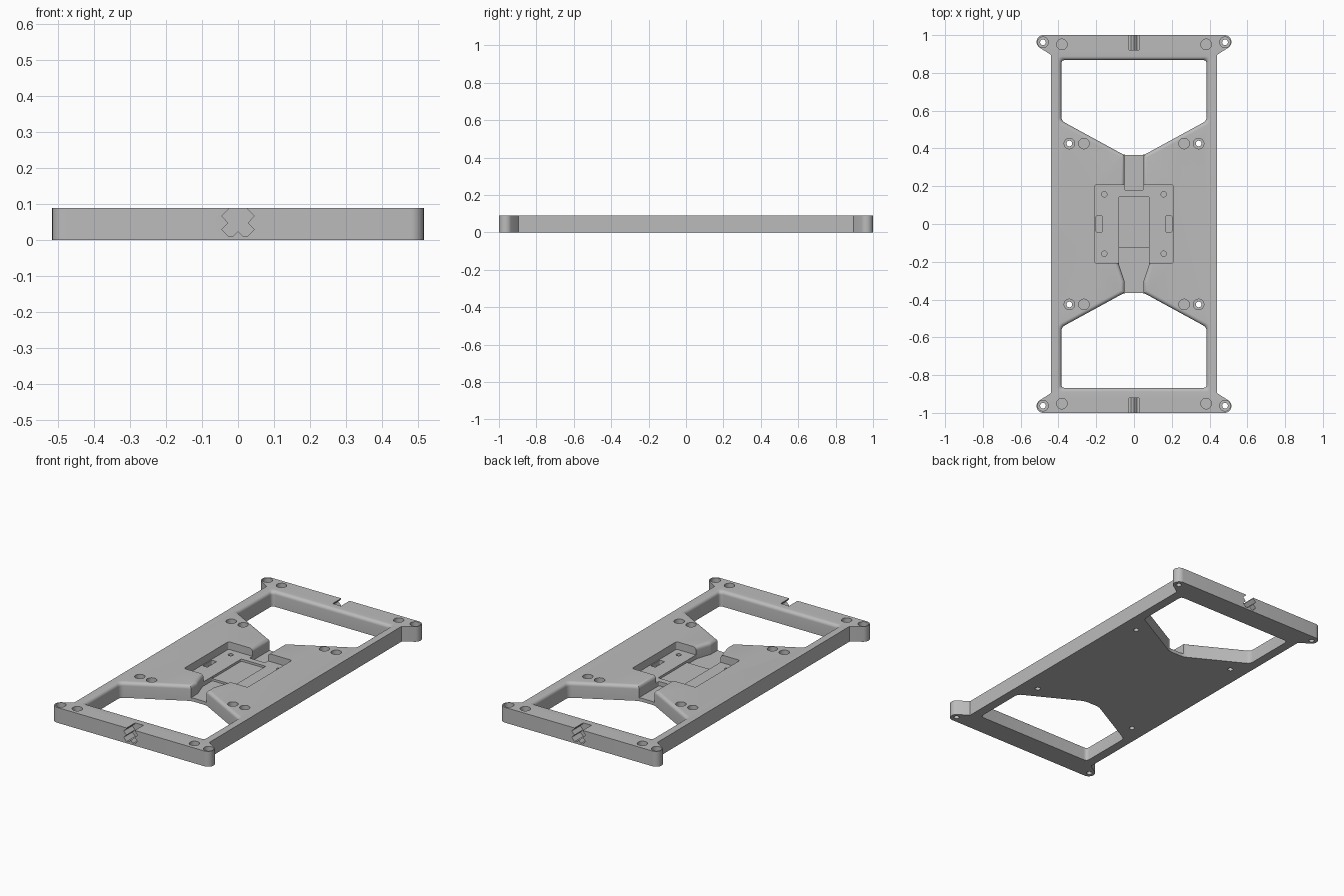
import bpy, bmesh
from math import cos, sin, pi, radians
from mathutils import Vector

if "Cube" in bpy.data.objects:
    bpy.data.objects.remove(bpy.data.objects["Cube"])

HEIGHT = 0.09
OVER = 0.13          # cutters rise above the top face
FILLET = 0.02

grey = bpy.data.materials.new("plain grey")
grey.use_nodes = True
colour = (0.5, 0.5, 0.5, 1)
grey.diffuse_color = colour
grey.node_tree.nodes["Principled BSDF"].inputs["Base Color"].default_value = colour


def offset(points, d):
    """Move every side of a counter-clockwise outline outward by d."""
    result = []
    for i, p in enumerate(points):
        a = (p - points[i - 1]).normalized()
        b = (points[(i + 1) % len(points)] - p).normalized()
        na, nb = Vector((a.y, -a.x)), Vector((b.y, -b.x))
        result.append(p + (na + nb) * d / (1 + na.dot(nb)))
    return result


def rounded(points, r, steps=5):
    """Replace each corner by a short curve."""
    result = []
    for i, p in enumerate(points):
        a = p + (points[i - 1] - p).normalized() * r
        b = p + (points[(i + 1) % len(points)] - p).normalized() * r
        for k in range(steps + 1):
            t = k / steps
            result.append(a * (1 - t) ** 2 + p * 2 * t * (1 - t) + b * t * t)
    return result


def loft(name, rings):
    """Closed solid through rings of 3D points."""
    bm = bmesh.new()
    loops = [[bm.verts.new(p) for p in ring] for ring in rings]
    n = len(loops[0])
    for low, high in zip(loops, loops[1:]):
        for i in range(n):
            j = (i + 1) % n
            bm.faces.new((low[i], low[j], high[j], high[i]))
    bm.faces.new(loops[0][::-1])
    bm.faces.new(loops[-1])
    bmesh.ops.recalc_face_normals(bm, faces=bm.faces)
    mesh = bpy.data.meshes.new(name)
    bm.to_mesh(mesh)
    bm.free()
    mesh.materials.append(grey)
    obj = bpy.data.objects.new(name, mesh)
    bpy.context.collection.objects.link(obj)
    return obj


def prism(name, points, z0, z1):
    return loft(name, [[(p[0], p[1], z) for p in points] for z in (z0, z1)])


def cut(cutter):
    """Subtract a cutter from the plate, then discard it."""
    cutter.hide_render = True
    mod = plate.modifiers.new("cut", "BOOLEAN")
    mod.operation, mod.solver, mod.object = "DIFFERENCE", "EXACT", cutter
    bpy.context.view_layer.objects.active = plate
    bpy.ops.object.modifier_apply(modifier=mod.name)
    bpy.data.objects.remove(cutter)


def cut_flared(points, z0, corner):
    """Opening whose upper edge is rounded over."""
    points = [Vector(p) for p in points]
    levels = [(0, z0)]
    for k in range(7):
        t = pi / 2 * k / 6
        levels.append((FILLET * (1 - cos(t)), HEIGHT - FILLET + FILLET * sin(t)))
    levels.append((FILLET, OVER))
    cut(loft("opening_cutter", [[(p.x, p.y, z) for p in rounded(offset(points, d), corner)]
                                for d, z in levels]))


def cut_box(x0, x1, y0, y1, z0, corner):
    points = [Vector(p) for p in ((x0, y0), (x1, y0), (x1, y1), (x0, y1))]
    cut(prism("pocket_cutter", rounded(points, corner), z0, OVER))


def cut_hole(x, y, r, z0, sides=32):
    ring = [(x + r * cos(2 * pi * k / sides), y + r * sin(2 * pi * k / sides))
            for k in range(sides)]
    cut(prism("hole_cutter", ring, z0, OVER))


# Plate outline with a rounded ear at each corner
quarter = [(0.44, 0.895)]
for k in range(13):
    a = radians(-50 + 140 * k / 12)
    quarter.append((0.48 + 0.036 * cos(a), 0.964 + 0.036 * sin(a)))
outline = []
for sx, sy in ((1, 1), (-1, 1), (-1, -1), (1, -1)):
    outline += [(x * sx, y * sy) for x, y in quarter][::sx * sy]
plate = prism("mounting_plate", outline, 0, HEIGHT)

# Large windows at both ends
window = [(0.385, 0.868), (-0.385, 0.868), (-0.385, 0.547),
          (-0.05, 0.364), (0.05, 0.364), (0.385, 0.547)]
for s in (1, -1):
    cut_flared([(x * s, y * s) for x, y in window], -0.05, 0.022)

# Central pocket with its deeper recess
cut_box(-0.207, 0.207, -0.207, 0.207, 0.045, 0.012)
cut_box(-0.08, 0.08, -0.13, 0.145, 0.032, 0.008)

# Cable channels from the pocket to the windows
cut_flared([(0.05, 0.4), (-0.05, 0.4), (-0.05, 0.18), (0.05, 0.18)], 0.02, 0.006)
half = [(0.05, -0.4), (0.05, -0.305), (0.08, -0.215), (0.08, -0.125)]
cut_flared(half + [(-x, y) for x, y in reversed(half)], 0.02, 0.006)

# Zigzag keyed slots in the end rails
side = [(0.027, OVER), (0.027, 0.085), (0.045, 0.067), (0.027, 0.048),
        (0.045, 0.03), (0.026, 0.01), (0.015, 0.01)]
profile = side + [(0, 0.025)] + [(-x, z) for x, z in reversed(side)]
for s in (1, -1):
    cut(loft("slot_cutter", [[(x, y * s, z) for x, z in profile] for y in (0.92, 1.05)]))

# Screw holes, magnet recesses and small pocket details
for sx in (1, -1):
    for sy in (1, -1):
        for x, y in ((0.482, 0.962), (0.342, 0.426)):
            cut_hole(sx * x, sy * y, 0.028, 0.035)
            cut_hole(sx * x, sy * y, 0.015, -0.05)
        for x, y in ((0.382, 0.951), (0.265, 0.426)):
            cut_hole(sx * x, sy * y, 0.028, 0.035)
        cut_hole(sx * 0.157, sy * 0.157, 0.014, 0.015, 20)
    cut_box(sx * 0.185 - 0.016, sx * 0.185 + 0.016, -0.043, 0.043, 0.02, 0.006)

bpy.ops.object.select_all(action="DESELECT")
plate.select_set(True)
bpy.context.view_layer.objects.active = plate
bpy.ops.object.shade_smooth_by_angle(angle=radians(30))
